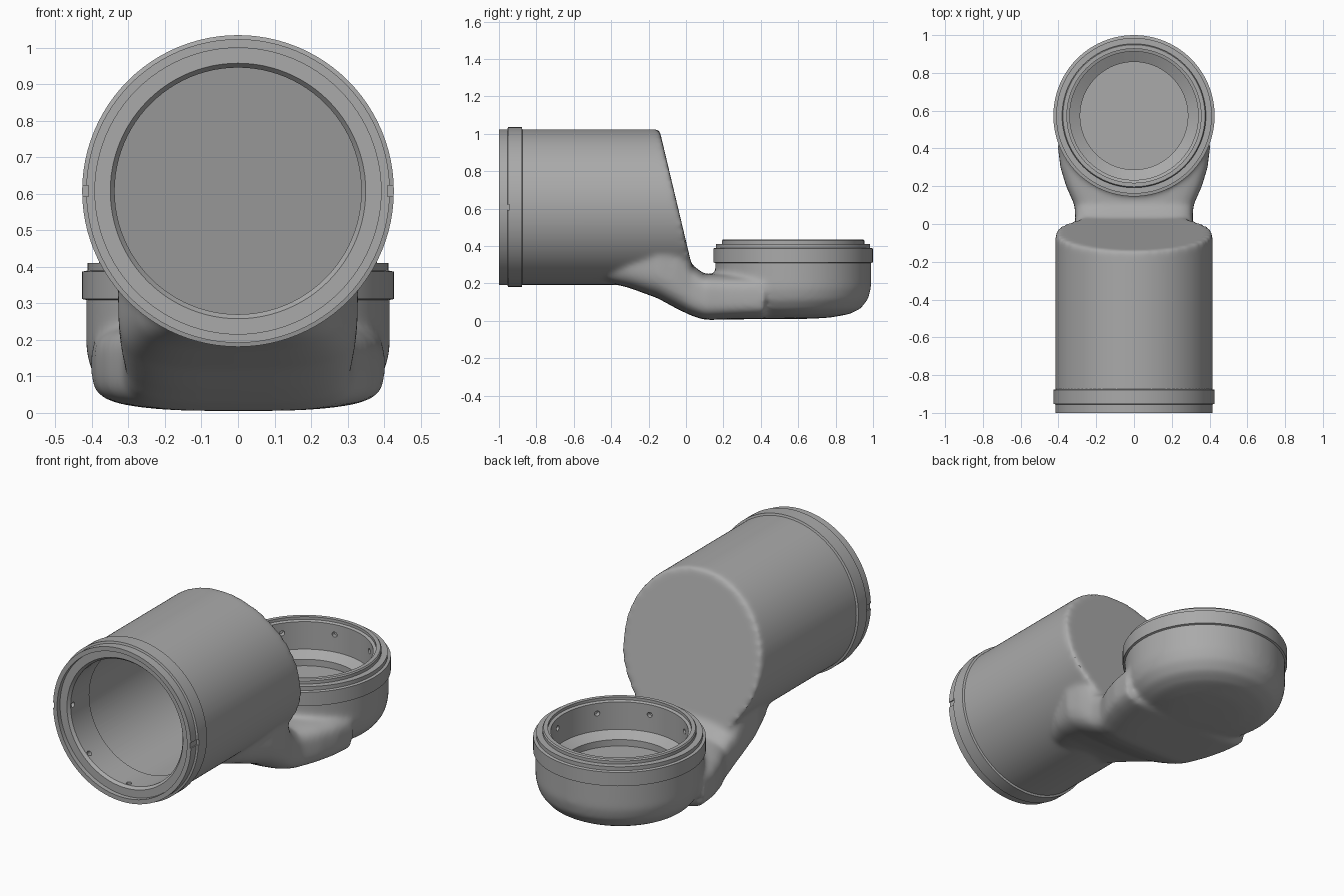
import bpy, bmesh, math
from mathutils import Matrix, Vector

cube = bpy.data.objects.get("Cube")
if cube:
    bpy.data.objects.remove(cube, do_unlink=True)

TUBE_Z = 0.608   # height of the tube axis
CUP_Y = 0.573    # centre of the cup
TO_TUBE = Matrix.Translation((0, 0, TUBE_Z)) @ Matrix.Rotation(math.pi / 2, 4, 'X')
TO_CUP = Matrix.Translation((0, CUP_Y, 0))

grey = bpy.data.materials.new("plain grey")
grey.use_nodes = True
colour = (0.4, 0.4, 0.4, 1)
grey.diffuse_color = colour
grey.node_tree.nodes["Principled BSDF"].inputs["Base Color"].default_value = colour


def finish(bm, name):
    bmesh.ops.recalc_face_normals(bm, faces=bm.faces)
    mesh = bpy.data.meshes.new(name)
    bm.to_mesh(mesh)
    bm.free()
    mesh.materials.append(grey)
    obj = bpy.data.objects.new(name, mesh)
    bpy.context.collection.objects.link(obj)
    return obj


def skin(bm, rings, closed=False):
    """Bridge successive vertex rings; cap the ends unless closed."""
    n = len(rings[0])
    pairs = list(zip(rings, rings[1:] + rings[:1])) if closed else list(zip(rings, rings[1:]))
    for a, b in pairs:
        for i in range(n):
            j = (i + 1) % n
            bm.faces.new((a[i], a[j], b[j], b[i]))
    if not closed:
        bm.faces.new(rings[0])
        bm.faces.new(rings[-1])


def lathe(bm, profile, matrix, closed=False, n=96):
    rings = []
    for r, h in profile:
        rings.append([bm.verts.new(matrix @ Vector((r * math.cos(math.tau * i / n),
                                                    r * math.sin(math.tau * i / n), h)))
                      for i in range(n)])
    skin(bm, rings, closed)


def slanted_tube(bm, r, front, inset, round_by):
    """Cylinder along y whose back end is a leaning flat face with a rounded rim."""
    n = 96
    rings = [[], []]
    for i in range(n):
        a = math.tau * i / n
        x, z = r * math.cos(a), TUBE_Z + r * math.sin(a)
        rings[0].append(bm.verts.new((x, front, z)))
        rings[1].append(bm.verts.new((x, -0.12 + (0.93 - z) * 0.238 - inset, z)))
    skin(bm, rings)
    rim = [e for e in bm.edges if e.verts[0] in rings[1] and e.verts[1] in rings[1]]
    bmesh.ops.bevel(bm, geom=rim, offset=round_by, segments=6, profile=0.5, affect='EDGES')


def spow(v, p):
    return math.copysign(abs(v) ** p, v)


def apply_all(obj):
    bpy.ops.object.select_all(action='DESELECT')
    obj.select_set(True)
    bpy.context.view_layer.objects.active = obj
    bpy.ops.object.convert(target='MESH')
    bpy.ops.object.shade_smooth_by_angle(angle=math.radians(35))


def cut(obj, cutter):
    cutter.hide_render = True
    mod = obj.modifiers.new("cut", 'BOOLEAN')
    mod.operation = 'DIFFERENCE'
    mod.object = cutter
    mod.solver = 'EXACT'


# Body: tube, neck and cup fused into one smooth shell
bm = bmesh.new()
slanted_tube(bm, 0.416, -0.93, 0, 0.1)
stations = [  # y, bottom, top, half width
    (-0.45, 0.215, 0.45, 0.20), (-0.3, 0.175, 0.5, 0.28), (-0.15, 0.12, 0.55, 0.33),
    (-0.05, 0.065, 0.48, 0.325), (0.03, 0.027, 0.3, 0.31), (0.1, 0.005, 0.25, 0.315),
    (0.2, 0.006, 0.25, 0.36), (0.3, 0.008, 0.25, 0.39), (0.42, 0.01, 0.25, 0.405)]
rings = []
for y, low, high, w in stations:
    ring = []
    for i in range(48):
        c, s = math.cos(math.tau * i / 48), math.sin(math.tau * i / 48)
        ring.append(bm.verts.new((w * spow(c, 0.5), y,
                                  (low + high) / 2 + (high - low) / 2 * spow(s, 0.5))))
    rings.append(ring)
skin(bm, rings)
tilt = Matrix.Identity(4)
tilt[2][1] = 0.012
lathe(bm, [(0.1, 0.01), (0.2, 0.015), (0.3, 0.032), (0.36, 0.06), (0.4, 0.11),
           (0.416, 0.17), (0.416, 0.36)], TO_CUP @ tilt)
body = finish(bm, "body_shell")
remesh = body.modifiers.new("fuse", 'REMESH')
remesh.mode = 'VOXEL'
remesh.voxel_size = 0.013
smooth = body.modifiers.new("blend", 'SMOOTH')
smooth.factor = 0.5
smooth.iterations = 14

# Hollows inside the tube and the cup
bm = bmesh.new()
slanted_tube(bm, 0.365, -1.1, 0.06, 0.06)
tube_hollow = finish(bm, "tube_hollow")
bm = bmesh.new()
lathe(bm, [(0.365, 0.2), (0.365, 0.5)], TO_CUP)
cup_hollow = finish(bm, "cup_hollow")
cut(body, tube_hollow)
cut(body, cup_hollow)
apply_all(body)

# Collars: closed ring profiles as (radius, height along the axis)
bm = bmesh.new()
lathe(bm, [(0.392, 1.0), (0.416, 1.0), (0.416, 0.955), (0.427, 0.952), (0.427, 0.878),
           (0.416, 0.875), (0.39, 0.86), (0.39, 0.8), (0.338, 0.8), (0.338, 0.96),
           (0.35, 0.975), (0.392, 0.975)], TO_TUBE, closed=True)
tube_collar = finish(bm, "tube_collar")
bm = bmesh.new()
lathe(bm, [(0.355, 0.435), (0.376, 0.435), (0.381, 0.428), (0.381, 0.411), (0.412, 0.411),
           (0.412, 0.39), (0.427, 0.387), (0.427, 0.312), (0.414, 0.309), (0.39, 0.29),
           (0.39, 0.19), (0.285, 0.19), (0.285, 0.235), (0.34, 0.265), (0.34, 0.415),
           (0.355, 0.42)], TO_CUP, closed=True)
cup_collar = finish(bm, "cup_collar")


# Small screw holes around each inner wall
def screw_holes(collar, frame, height, phase):
    bm = bmesh.new()
    for k in range(8):
        spin = Matrix.Rotation(math.radians(phase + 45 * k), 4, 'Z')
        place = Matrix.Translation((0.345, 0, height)) @ Matrix.Rotation(math.pi / 2, 4, 'Y')
        bmesh.ops.create_cone(bm, cap_ends=True, segments=16, radius1=0.014, radius2=0.014,
                              depth=0.05, matrix=frame @ spin @ place)
    return finish(bm, "screw_holes")


helpers = [tube_hollow, cup_hollow]
for collar, frame, height, phase in ((tube_collar, TO_TUBE, 0.94, 0),
                                     (cup_collar, TO_CUP, 0.36, 9)):
    holes = screw_holes(collar, frame, height, phase)
    cut(collar, holes)
    helpers.append(holes)

# Alignment notches on both sides of the tube rim
bm = bmesh.new()
for side in (-1, 1):
    bmesh.ops.create_cube(bm, size=1, matrix=Matrix.Translation((side * 0.425, -0.98, TUBE_Z))
                          @ Matrix.Diagonal((0.03, 0.07, 0.03, 1)))
notches = finish(bm, "notches")
cut(tube_collar, notches)
helpers.append(notches)
for collar in (tube_collar, cup_collar):
    apply_all(collar)
for helper in helpers:
    bpy.data.objects.remove(helper, do_unlink=True)
